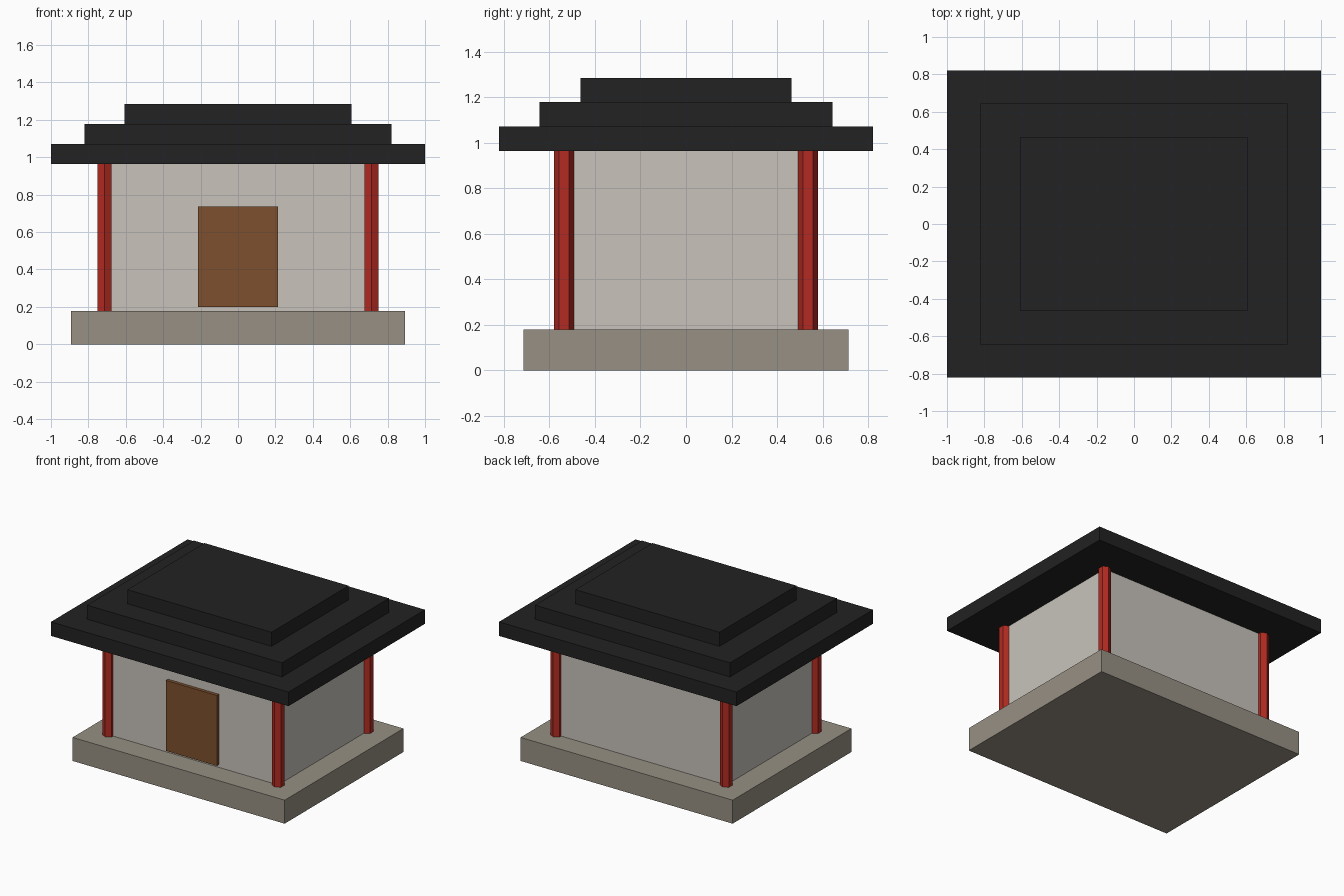
import bpy

if "Cube" in bpy.data.objects:
    bpy.data.objects.remove(bpy.data.objects["Cube"], do_unlink=True)


def material(name, rgb):
    mat = bpy.data.materials.new(name)
    mat.use_nodes = True
    mat.diffuse_color = (*rgb, 1)
    mat.node_tree.nodes["Principled BSDF"].inputs["Base Color"].default_value = (*rgb, 1)
    return mat


stone = material("grey stone", (0.31, 0.28, 0.23))
plaster = material("pale plaster", (0.58, 0.55, 0.50))
red = material("red lacquer", (0.45, 0.024, 0.016))
wood = material("brown wood", (0.205, 0.08, 0.026))
tile = material("black tile", (0.016, 0.016, 0.016))


def finish(name, mat):
    obj = bpy.context.object
    obj.name = obj.data.name = name
    obj.data.materials.append(mat)
    return obj


def box(name, half_x, half_y, bottom, top, mat, y=0):
    bpy.ops.mesh.primitive_cube_add(size=2, location=(0, y, (bottom + top) / 2))
    obj = finish(name, mat)
    obj.scale = (half_x, half_y, (top - bottom) / 2)
    bpy.ops.object.transform_apply(location=False, rotation=False, scale=True)
    return obj


FLOOR, EAVES, STEP = 0.179, 0.964, 0.107
WALL_X, WALL_Y = 0.714, 0.536

# Platform, walls and front door
box("platform", 0.893, 0.714, 0, FLOOR, stone)
box("walls", WALL_X, WALL_Y, FLOOR, EAVES, plaster)
box("door", 0.214, 0.018, 0.2, 0.736, wood, y=-WALL_Y - 0.007)

# Six-sided corner columns
for side, sx in (("left", 1), ("right", -1)):
    for end, sy in (("front", -1), ("back", 1)):
        bpy.ops.mesh.primitive_cylinder_add(
            vertices=6, radius=0.043, depth=EAVES - FLOOR,
            location=(sx * WALL_X, sy * WALL_Y, (FLOOR + EAVES) / 2))
        finish(f"{end}_{side}_column", red)

# Stepped roof
tiers = (("lower", 1.0, 0.821), ("middle", 0.821, 0.643), ("upper", 0.607, 0.464))
for i, (level, hx, hy) in enumerate(tiers):
    box(f"{level}_roof_tier", hx, hy, EAVES + i * STEP, EAVES + (i + 1) * STEP, tile)
